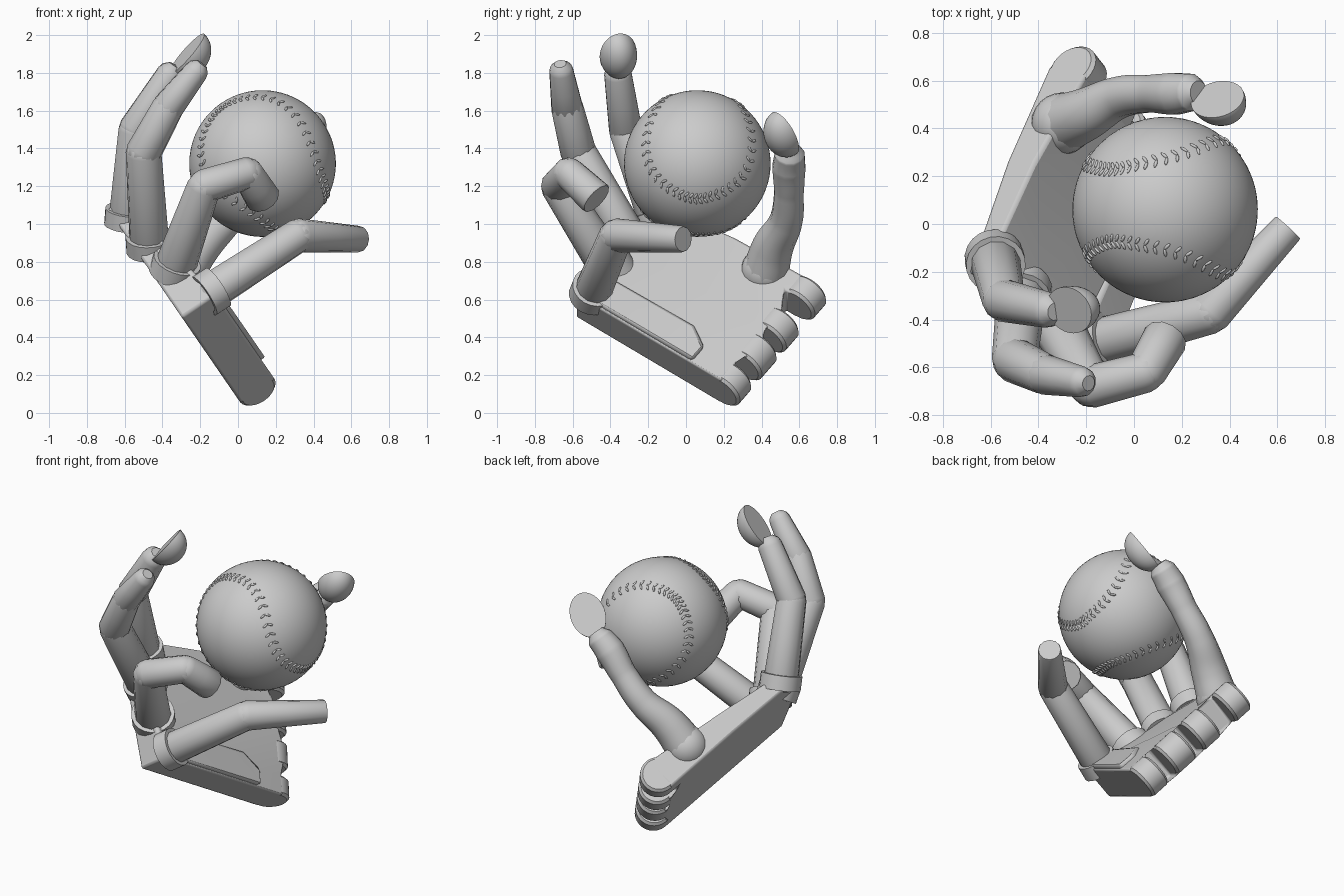
import bpy, bmesh
from math import sin, cos, pi, radians
from mathutils import Vector, Matrix

cube = bpy.data.objects.get("Cube")
if cube:
    bpy.data.objects.remove(cube)

grey = bpy.data.materials.new("light_grey")
grey.use_nodes = True
COLOUR = (0.6, 0.6, 0.6, 1)
grey.diffuse_color = COLOUR
grey.node_tree.nodes["Principled BSDF"].inputs["Base Color"].default_value = COLOUR


def frame(x, y, z, origin):
    """Matrix whose local axes are x, y, z."""
    m = Matrix((x, y, z)).transposed().to_4x4()
    m.translation = origin
    return m


def finish(name, bm, matrix=None, bevel=0, angle=35):
    if matrix:
        bm.transform(matrix)
    bmesh.ops.recalc_face_normals(bm, faces=bm.faces)
    mesh = bpy.data.meshes.new(name)
    bm.to_mesh(mesh)
    bm.free()
    ob = bpy.data.objects.new(name, mesh)
    bpy.context.collection.objects.link(ob)
    mesh.materials.append(grey)
    bpy.ops.object.select_all(action="DESELECT")
    ob.select_set(True)
    bpy.context.view_layer.objects.active = ob
    bpy.ops.object.shade_smooth_by_angle(angle=radians(angle))
    if bevel:
        mod = ob.modifiers.new("rounded_edges", "BEVEL")
        mod.width, mod.segments = bevel, 2
        mod.limit_method, mod.angle_limit = "ANGLE", radians(40)
    return ob


def lathe(name, start, axis, rings, sides=12, loop=False):
    """Rings of (distance, radius) along an axis; loop makes a hollow collar."""
    bm = bmesh.new()
    rows = [[bm.verts.new((r * cos(2 * pi * i / sides), r * sin(2 * pi * i / sides), d))
             for i in range(sides)] for d, r in rings]
    pairs = list(zip(rows, rows[1:])) + ([(rows[-1], rows[0])] if loop else [])
    for a, b in pairs:
        for i in range(sides):
            j = (i + 1) % sides
            bm.faces.new((a[i], a[j], b[j], b[i]))
    if not loop:
        bm.faces.new(rows[0])
        bm.faces.new(rows[-1])
    turn = Vector(axis).to_track_quat("Z", "Y").to_matrix().to_4x4()
    return finish(name, bm, Matrix.Translation(start) @ turn)


def bone(name, a, b, r0, r1, blunt=False):
    """Finger segment with rounded ends, or a blunt far end."""
    a, b = Vector(a), Vector(b)
    n = (b - a).length
    rings = [(-.75 * r0, .5 * r0), (-.4 * r0, .88 * r0), (0, r0), (n * .5, (r0 + r1) / 2), (n, r1)]
    rings += [(n + .1 * r1, .95 * r1)] if blunt else [(n + .4 * r1, .88 * r1), (n + .75 * r1, .5 * r1)]
    lathe(name, a, b - a, rings)


def prism(name, outline, low, high, bevel):
    """Palm-space outline of (across, along) between two height rules."""
    bm = bmesh.new()
    bottom = [bm.verts.new((v, u, low(v, u))) for v, u in outline]
    top = [bm.verts.new((v, u, high(v, u))) for v, u in outline]
    caps = [bm.faces.new(bottom), bm.faces.new(top)]
    for i in range(len(outline)):
        j = (i + 1) % len(outline)
        bm.faces.new((bottom[i], bottom[j], top[j], top[i]))
    bmesh.ops.triangulate(bm, faces=caps)
    return finish(name, bm, PALM, bevel)


def fingertip(name, centre, along, nail, size):
    """Half ellipsoid pad, flat on the nail side."""
    x, z = Vector(along).normalized(), Vector(nail)
    z = (z - z.dot(x) * x).normalized()
    bm = bmesh.new()
    bmesh.ops.create_uvsphere(bm, u_segments=32, v_segments=20, radius=1)
    cut = bmesh.ops.bisect_plane(bm, geom=bm.verts[:] + bm.edges[:] + bm.faces[:],
                                 plane_co=(0, 0, 0.02), plane_no=(0, 0, 1), clear_outer=True)
    rim = [g for g in cut["geom_cut"] if isinstance(g, bmesh.types.BMEdge)]
    bmesh.ops.contextual_create(bm, geom=rim)
    bmesh.ops.scale(bm, vec=size, verts=bm.verts)
    finish(name, bm, frame(x, z.cross(x), z, centre))


# Palm frame: x across to the thumb side, y towards the fingers, z out of the palm
normal = Vector((.825, 0, .565)).normalized()
along = Vector((-.33, -.81, .48)).normalized()
PALM = frame(along.cross(normal), along, normal, Vector((.05, .27, 0)))


def thickness(v, u):
    return .22 - .13 * u * v / .85


# Palm with wrist slots
prism("palm", [(0, .1), (.13, .1), (.13, .22), (.2, .22), (.2, .08), (.36, .08), (.36, .24),
               (.42, .24), (.42, .1), (.56, .1), (.56, .17), (.68, .17), (.68, .1), (.81, .1),
               (.83, .6), (.79, 1.15), (.4, 1.12), (0, 1.05)],
      lambda v, u: 0, thickness, .02)
prism("little_finger_palm_plate", [(.01, .3), (.12, .3), (.2, .42), (.2, 1), (.01, 1)],
      lambda v, u: .1, lambda v, u: thickness(v, u) + .025, .02)

# Wrist lugs
across = PALM.to_3x3() @ Vector((1, 0, 0))
for i, (v0, v1) in enumerate([(0, .13), (.2, .36), (.42, .56), (.68, .81)]):
    w = v1 - v0
    lathe(f"wrist_lug_{i + 1}", PALM @ Vector((v0, .1, .11)), across,
          [(0, .095), (.015, .11), (w - .015, .11), (w, .095)], 28)

# Fingers: joint positions and radii from knuckle to end
FINGERS = {
    "index": ([(-.58, -.16, 1.05), (-.545, -.32, 1.5), (-.36, -.36, 1.79)], [.105, .09, .075]),
    "middle": ([(-.47, -.3, .91), (-.5, -.57, 1.38), (-.37, -.63, 1.62), (-.22, -.66, 1.81)],
               [.105, .095, .085, .065]),
    "ring": ([(-.33, -.41, .78), (-.18, -.68, 1.2), (.05, -.62, 1.27), (.13, -.48, 1.14)],
             [.11, .09, .085, .095]),
    "little": ([(-.13, -.49, .65), (.32, -.37, .94), (.64, -.02, .92)], [.1, .09, .07]),
}
for name, (joints, radii) in FINGERS.items():
    last = len(joints) - 2
    for i in range(last + 1):
        bone(f"{name}_finger_segment_{i + 1}", joints[i], joints[i + 1], radii[i], radii[i + 1],
             blunt=(i == last and name in ("ring", "little")))
    # Knuckle collar
    axis = Vector(joints[1]) - Vector(joints[0])
    r = radii[0] + .02
    lathe(f"{name}_knuckle_collar", joints[0], axis,
          [(-.06, r), (.03, r), (.03, r - .025), (-.06, r - .025)], 20, loop=True)

fingertip("index_fingertip", (-.27, -.36, 1.9), (.65, 0, .75), (-.75, -.25, .6), (.14, .1, .12))
fingertip("thumb_tip", (.35, .52, 1.48), (.6, -.25, .75), (-.4, .7, .55), (.14, .105, .11))

# Thumb: one smooth swelling tube
curve = bpy.data.curves.new("thumb", "CURVE")
curve.dimensions, curve.bevel_depth, curve.bevel_resolution = "3D", 1, 4
curve.use_fill_caps = True
spline = curve.splines.new("BEZIER")
path = [(-.3, .42, .74, .125), (-.2, .46, .88, .11), (-.06, .53, 1.02, .088), (.07, .545, 1.17, .08),
        (.17, .545, 1.3, .09), (.24, .55, 1.37, .08), (.27, .55, 1.4, .05)]
spline.bezier_points.add(len(path) - 1)
for p, (x, y, z, r) in zip(spline.bezier_points, path):
    p.co, p.radius = (x, y, z), r
    p.handle_left_type = p.handle_right_type = "AUTO"
thumb = bpy.data.objects.new("thumb", curve)
curve.materials.append(grey)
bpy.context.collection.objects.link(thumb)
bm = bmesh.new()
bmesh.ops.create_uvsphere(bm, u_segments=24, v_segments=14, radius=.13)
finish("thumb_base_joint", bm, Matrix.Translation((-.3, .42, .75)))

# Ball
RADIUS = .388
lobe = Vector((.79, .05, .62)).normalized()
pole = Vector((-.62, .05, .79))
pole = (pole - pole.dot(lobe) * lobe).normalized()
BALL = frame(lobe.cross(pole), lobe, pole, Vector((.13, .06, 1.32)))
bm = bmesh.new()
bmesh.ops.create_uvsphere(bm, u_segments=64, v_segments=40, radius=RADIUS)
finish("ball", bm, BALL)


# Ball stitches: paired bumps beside a closed seam
def seam(t):
    theta = pi / 2 - (pi / 2 - .4) * cos(t)
    phi = t / 2 + .4 * sin(2 * t)
    return Vector((sin(theta) * cos(phi), sin(theta) * sin(phi), cos(theta)))


bm = bmesh.new()
COUNT = 100
for i in range(COUNT):
    t = 4 * pi * i / COUNT
    out = seam(t)
    run = (seam(t + .01) - seam(t - .01)).normalized()
    side = out.cross(run)
    for s in (-1, 1):
        long = (side * s + run * .5).normalized()
        spot = (out + side * s * .04).normalized() * RADIUS
        m = frame(long, out.cross(long), out, spot) @ Matrix.Diagonal((.019, .007, .007, 1))
        bmesh.ops.create_icosphere(bm, subdivisions=2, radius=1, matrix=m)
finish("ball_stitches", bm, BALL, angle=60)
